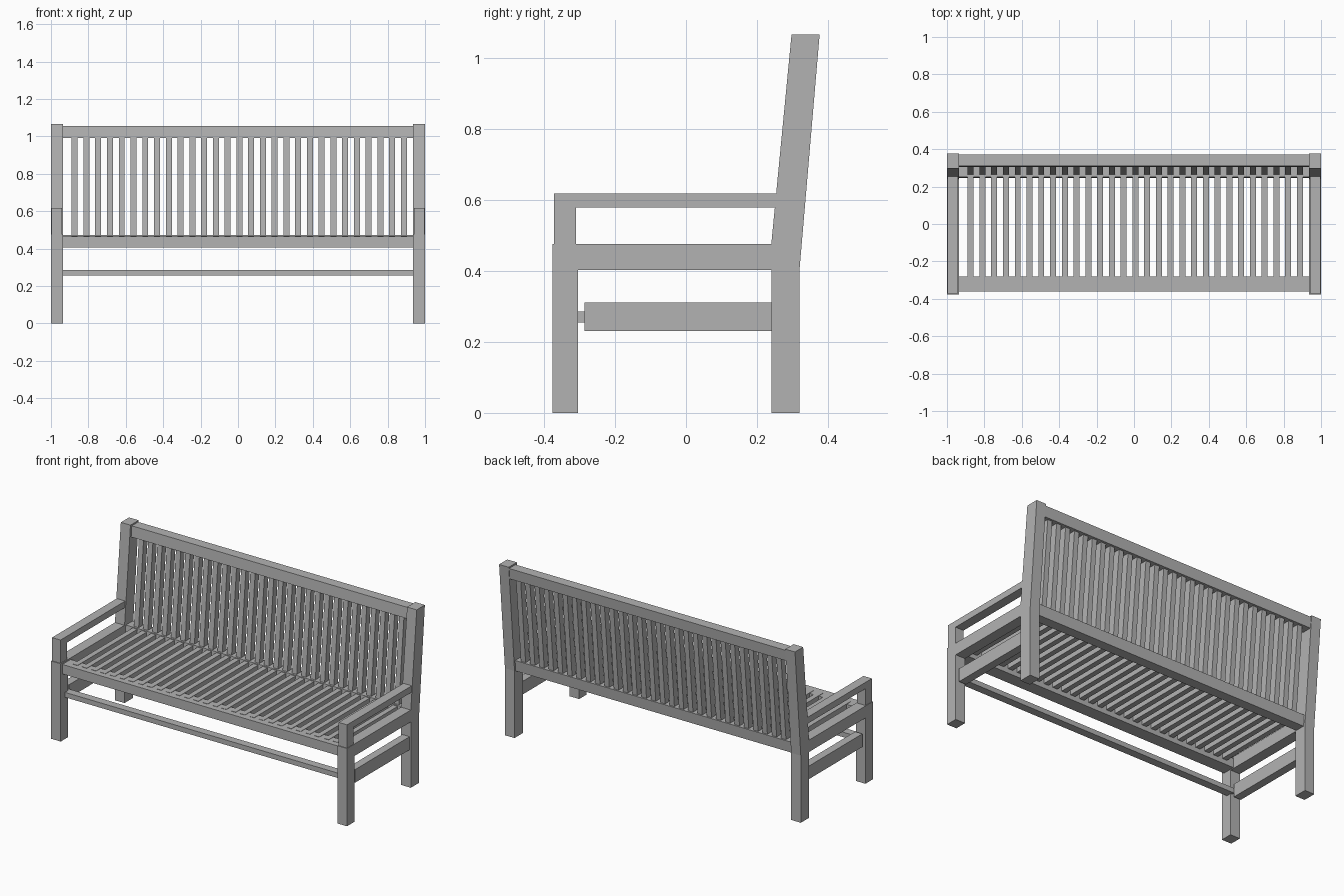
import bpy
from mathutils import Vector

cube = bpy.data.objects.get("Cube")
if cube:
    bpy.data.objects.remove(cube)

grey = bpy.data.materials.new("plain_grey")
grey.use_nodes = True
colour = (0.45, 0.45, 0.45, 1)
grey.diffuse_color = colour
grey.node_tree.nodes["Principled BSDF"].inputs["Base Color"].default_value = colour

INNER, OUTER = 0.935, 1.0
LEAN = 0.092           # backward shift of the back per unit of height
SEAT_Z = 0.467


def extrude_x(name, profile, x0, x1):
    """Prism with a (y, z) profile running from x0 to x1."""
    n = len(profile)
    verts = [Vector((x, y, z)) for x in (x0, x1) for y, z in profile]
    faces = [tuple(range(n))[::-1], tuple(range(n, 2 * n))]
    faces += [(i, (i + 1) % n, n + (i + 1) % n, n + i) for i in range(n)]
    mesh = bpy.data.meshes.new(name)
    mesh.from_pydata(verts, [], faces)
    mesh.materials.append(grey)
    obj = bpy.data.objects.new(name, mesh)
    bpy.context.collection.objects.link(obj)
    return obj


def box(name, x0, x1, y0, y1, z0, z1):
    return extrude_x(name, [(y0, z0), (y1, z0), (y1, z1), (y0, z1)], x0, x1)


def leaning(name, x0, x1, y, depth, z0, z1):
    """Bar leaning with the back; y is its front face at seat height."""
    a, b = y + (z0 - SEAT_Z) * LEAN, y + (z1 - SEAT_Z) * LEAN
    return extrude_x(name, [(a, z0), (a + depth, z0), (b + depth, z1), (b, z1)], x0, x1)


# Side frames
rear_profile = [(0.24, 0), (0.32, 0), (0.32, 0.41), (0.376, 1.065), (0.297, 1.065), (0.24, 0.475)]
for side, s in (("left", 1), ("right", -1)):
    def span(a, b):
        return sorted((s * a, s * b))
    full, arm, brace = span(INNER, OUTER), span(0.94, 0.997), span(0.943, 0.992)
    extrude_x(side + "_rear_leg", rear_profile, *full)
    box(side + "_front_leg", *full, -0.376, -0.304, 0, 0.475)
    box(side + "_seat_rail", *full, -0.304, 0.24, 0.402, 0.475)
    box(side + "_stretcher", *brace, -0.286, 0.24, 0.23, 0.31)
    box(side + "_arm_post", *arm, -0.371, -0.31, 0.475, 0.578)
    box(side + "_armrest", *arm, -0.371, 0.256, 0.578, 0.617)

# Long rails
box("front_rail", -INNER, INNER, -0.36, -0.28, 0.407, 0.465)
box("front_stretcher", -0.945, 0.945, -0.335, -0.286, 0.255, 0.285)
leaning("lower_back_rail", -INNER, INNER, 0.252, 0.062, 0.405, 0.472)
leaning("top_back_rail", -INNER, INNER, 0.256, 0.062, 0.99, 1.056)

# Seat and back slats
COUNT = 29
for i in range(COUNT):
    x = -0.873 + i * 1.76 / (COUNT - 1)
    box(f"seat_slat_{i + 1}", x - 0.016, x + 0.016, -0.325, 0.255, 0.435, SEAT_Z)
    leaning(f"back_slat_{i + 1}", x - 0.016, x + 0.016, 0.264, 0.04, 0.46, 1.0)
